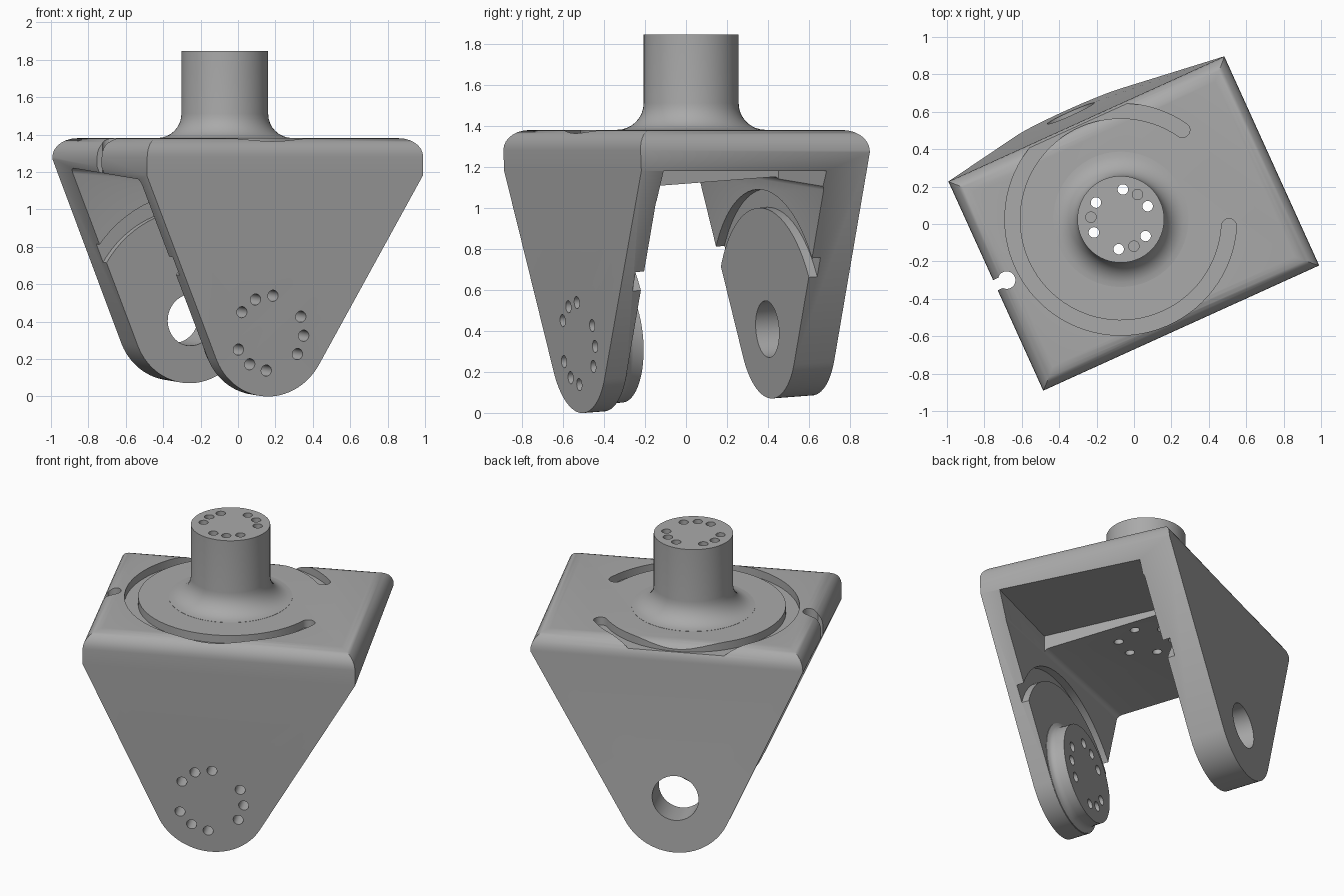
import bpy, bmesh, math
from math import sin, cos, radians, pi
from mathutils import Matrix, Vector

if "Cube" in bpy.data.objects:
    bpy.data.objects.remove(bpy.data.objects["Cube"], do_unlink=True)

# Slight lean of the fork legs relative to the flat top plate
PIVOT = Matrix.Translation((0, 0, 1.3))
LEAN = PIVOT @ Matrix(((1, 0, .069, 0), (0, 1, -.07, 0),
                       (-.069, .07, 1, 0), (0, 0, 0, 1))) @ PIVOT.inverted()
HALF_U, HALF_V, TOP = .81, .615, 1.38
LEG_R, LEG_Z = .338, .381
FRONT_IN, BACK_IN = -.50, .40
ALONG_V = Matrix.Rotation(radians(-90), 4, 'X')   # turns z axis into +v
POST = Matrix.Translation((-.054, .052, 0))


def leg_axis(v):
    return LEAN @ Matrix.Translation((0, v, LEG_Z)) @ ALONG_V


def add_rod(bm, r, z0, z1, matrix, x=0, y=0, sides=24):
    m = matrix @ Matrix.Translation((x, y, (z0 + z1) / 2))
    bmesh.ops.create_cone(bm, cap_ends=True, segments=sides, radius1=r,
                          radius2=r, depth=z1 - z0, matrix=m)


def add_box(bm, lo, hi, matrix=Matrix()):
    lo, hi = Vector(lo), Vector(hi)
    m = matrix @ Matrix.Translation((lo + hi) / 2) @ Matrix.Diagonal((*(hi - lo), 1))
    return bmesh.ops.create_cube(bm, size=1, matrix=m)["verts"]


def add_ring(bm, r0, r1, z0, z1, a0, a1, matrix, n=72):
    closed = a1 - a0 >= 360
    rows = []
    for i in range(n if closed else n + 1):
        a = radians(a0 + (a1 - a0) * i / n)
        rows.append([bm.verts.new(matrix @ Vector((r * cos(a), r * sin(a), z)))
                     for r, z in ((r0, z0), (r1, z0), (r1, z1), (r0, z1))])
    for i in range(n):
        p, q = rows[i], rows[(i + 1) % len(rows)]
        for k in range(4):
            j = (k + 1) % 4
            bm.faces.new((p[k], p[j], q[j], q[k]))
    if not closed:
        bm.faces.new(rows[0])
        bm.faces.new(rows[-1])


def add_lathe(bm, profile, matrix, n=64):
    rings = [[bm.verts.new(matrix @ Vector((r * cos(2 * pi * i / n), r * sin(2 * pi * i / n), z)))
              for i in range(n)] for r, z in profile]
    for a, b in zip(rings, rings[1:]):
        for i in range(n):
            j = (i + 1) % n
            bm.faces.new((a[i], a[j], b[j], b[i]))
    bm.faces.new(rings[0])
    bm.faces.new(rings[-1])


def to_object(bm, name):
    bmesh.ops.recalc_face_normals(bm, faces=bm.faces)
    me = bpy.data.meshes.new(name)
    bm.to_mesh(me)
    bm.free()
    ob = bpy.data.objects.new(name, me)
    bpy.context.collection.objects.link(ob)
    return ob


def combine(target, bm, operation):
    tool = to_object(bm, "tool")
    tool.hide_render = True
    mod = target.modifiers.new("combine", 'BOOLEAN')
    mod.operation, mod.object, mod.solver = operation, tool, 'EXACT'
    bpy.context.view_layer.update()
    deps = bpy.context.evaluated_depsgraph_get()
    result = bpy.data.meshes.new_from_object(target.evaluated_get(deps))
    target.modifiers.clear()
    target.data = result
    bpy.data.objects.remove(tool, do_unlink=True)


# Solid body: tapered shield outline extruded from front to back
bm = bmesh.new()
sides = []
for s in (-1, 1):
    v = s * HALF_V
    zs = 1.225 + .045 * s
    vs = v + .07 * (1.3 - zs)
    top = [bm.verts.new((u, v, TOP)) for u in (-HALF_U, HALF_U)]
    shoulder = [bm.verts.new((u, vs, zs)) for u in (HALF_U, -HALF_U)]
    arc = []
    for i in range(33):
        a = radians(-26.6 - (180 - 2 * 26.6) * i / 32)
        arc.append(bm.verts.new(LEAN @ Vector((LEG_R * cos(a), v, LEG_Z + LEG_R * sin(a)))))
    bm.faces.new(top + shoulder)
    bm.faces.new([shoulder[0]] + arc + [shoulder[1]])
    sides.append(top + [shoulder[0]] + arc + [shoulder[1]])
a, b = sides
for i in range(len(a)):
    j = (i + 1) % len(a)
    bm.faces.new((a[i], a[j], b[j], b[i]))
bmesh.ops.recalc_face_normals(bm, faces=bm.faces)
rim = [e for e in bm.edges if all(abs(p.co.z - TOP) < 1e-5 for p in e.verts)]
bmesh.ops.bevel(bm, geom=rim, offset=.1, segments=7, profile=.5, affect='EDGES')
fork = to_object(bm, "fork_bracket")

# Opening between the legs, with softened ceiling corners
bm = bmesh.new()
add_box(bm, (-2, FRONT_IN, -1), (2, BACK_IN, 1.14))
ceiling = [e for e in bm.edges if all(p.co.z > 1 for p in e.verts)
           and abs(e.verts[0].co.x - e.verts[1].co.x) > 1]
bmesh.ops.bevel(bm, geom=ceiling, offset=.03, segments=4, profile=.5, affect='EDGES')
bm.transform(LEAN)
combine(fork, bm, 'DIFFERENCE')

# Deeper ceiling recess towards one open side
bm = bmesh.new()
add_box(bm, (.2, -.485, 1.04), (1.5, .405, 1.18))
combine(fork, bm, 'DIFFERENCE')

# Round post with a fillet at its foot
bm = bmesh.new()
fillet = [(.362 - .13 * sin(t), 1.511 - .13 * cos(t)) for t in
          [radians(90 * i / 8) for i in range(9)]]
add_lathe(bm, [(.362, 1.35)] + fillet + [(.232, 1.847)], POST)
combine(fork, bm, 'UNION')

# Pivot boss on the inside of the front leg
bm = bmesh.new()
add_lathe(bm, [(.334, -.03), (.334, .003), (.316, .012), (.306, .025), (.302, .045), (.302, .1)],
          leg_axis(FRONT_IN))
combine(fork, bm, 'UNION')

# Arc grooves on the inner leg faces
bm = bmesh.new()
add_ring(bm, .59, .68, -.045, .03, 0, 360, leg_axis(FRONT_IN))
add_ring(bm, .59, .68, -.03, .045, 0, 360, leg_axis(BACK_IN))
combine(fork, bm, 'DIFFERENCE')

# Arc groove on the plate, with round ends
bm = bmesh.new()
add_ring(bm, .54, .62, 1.33, 1.5, 31, 332, POST)
combine(fork, bm, 'DIFFERENCE')
bm = bmesh.new()
for deg in (31, 332):
    t = radians(deg)
    add_rod(bm, .04, 1.33, 1.5, POST, .58 * cos(t), .58 * sin(t))
combine(fork, bm, 'DIFFERENCE')

# Large bearing hole in the back leg
bm = bmesh.new()
add_rod(bm, .138, -.1, .5, leg_axis(BACK_IN), sides=48)
combine(fork, bm, 'DIFFERENCE')

# Three groups of three bolt holes in the post and in the front leg
bm = bmesh.new()
for group in range(3):
    for step in (-1, 0, 1):
        t = radians(120 * group + 30 * step)
        add_rod(bm, .03, -.3, .3, leg_axis(FRONT_IN), .2 * cos(t), .2 * sin(t))
        t += radians(31.6)
        add_rod(bm, .028, 1.5 if step == 0 else .9, 2, POST, .16 * cos(t), .16 * sin(t))
combine(fork, bm, 'DIFFERENCE')

# Keyhole notch in the plate side
bm = bmesh.new()
add_rod(bm, .047, 1, 1.6, Matrix.Translation((-.744, .008, 0)))
combine(fork, bm, 'DIFFERENCE')
bm = bmesh.new()
add_box(bm, (-1, -.022, 1), (-.744, .038, 1.6))
combine(fork, bm, 'DIFFERENCE')

# Turn the bracket about the vertical, then colour and shade it
fork.data.transform(Matrix.Rotation(radians(24.4), 4, 'Z'))
grey = bpy.data.materials.new("plain_grey")
grey.use_nodes = True
grey.diffuse_color = (.4, .4, .4, 1)
grey.node_tree.nodes["Principled BSDF"].inputs["Base Color"].default_value = (.4, .4, .4, 1)
fork.data.materials.clear()
fork.data.materials.append(grey)
for o in bpy.context.selected_objects:
    o.select_set(False)
fork.select_set(True)
bpy.context.view_layer.objects.active = fork
bpy.ops.object.shade_smooth_by_angle(angle=radians(30))
